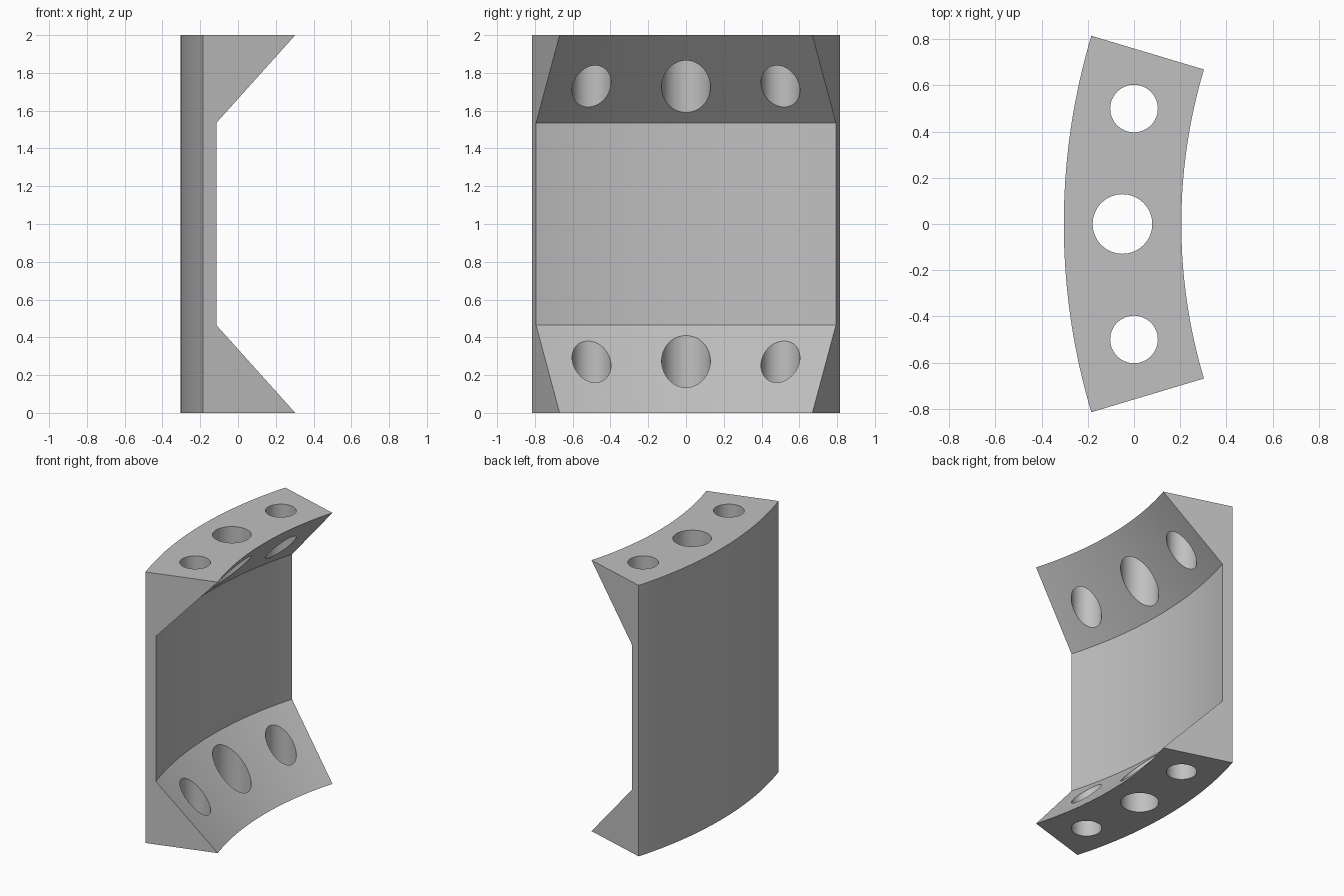
import bpy
import bmesh
from math import atan2, cos, sin, radians

cube = bpy.data.objects.get("Cube")
if cube:
    bpy.data.objects.remove(cube, do_unlink=True)

# Arc layout: the bracket is a ring sector about a vertical axis at AXIS_X
AXIS_X = 2.54
R_OUTER, R_WALL, R_FLANGE = 2.844, 2.771, 2.335
HEIGHT, FLANGE = 2.0, 0.465
HALF_ANGLE = atan2(0.815, 2.725)
STEPS = 40

grey = bpy.data.materials.new("plain grey")
grey.use_nodes = True
colour = (0.53, 0.53, 0.53, 1)
grey.diffuse_color = colour
grey.node_tree.nodes["Principled BSDF"].inputs["Base Color"].default_value = colour

# Cross-section as (radius, height): thin wall with a tapered flange at each end
profile = [(R_OUTER, 0), (R_FLANGE, 0), (R_WALL, FLANGE),
           (R_WALL, HEIGHT - FLANGE), (R_FLANGE, HEIGHT), (R_OUTER, HEIGHT)]

# Sweep the cross-section along the arc and cap both ends
bm = bmesh.new()
rings = []
for i in range(STEPS + 1):
    a = HALF_ANGLE * (2 * i / STEPS - 1)
    rings.append([bm.verts.new((AXIS_X - r * cos(a), r * sin(a), z))
                  for r, z in profile])
n = len(profile)
for a, b in zip(rings, rings[1:]):
    for j in range(n):
        k = (j + 1) % n
        bm.faces.new((a[j], a[k], b[k], b[j]))
bm.faces.new(rings[0])
bm.faces.new(rings[-1])
bmesh.ops.recalc_face_normals(bm, faces=bm.faces)
mesh = bpy.data.meshes.new("curved_bracket")
bm.to_mesh(mesh)
bm.free()
mesh.materials.append(grey)
bracket = bpy.data.objects.new("curved_bracket", mesh)
bpy.context.collection.objects.link(bracket)

# Vertical bolt holes through both flanges
for x, y, radius in ((-0.05, 0, 0.129), (0, 0.5, 0.103), (0, -0.5, 0.103)):
    bpy.ops.mesh.primitive_cylinder_add(vertices=64, radius=radius, depth=HEIGHT + 1,
                                        location=(x, y, HEIGHT / 2))
    cutter = bpy.context.object
    cutter.name = "hole_cutter"
    cutter.hide_render = True
    cutter.data.materials.append(grey)
    bpy.ops.object.select_all(action='DESELECT')
    bracket.select_set(True)
    bpy.context.view_layer.objects.active = bracket
    cut = bracket.modifiers.new("hole", 'BOOLEAN')
    cut.operation = 'DIFFERENCE'
    cut.solver = 'EXACT'
    cut.object = cutter
    bpy.ops.object.modifier_apply(modifier=cut.name)
    bpy.data.objects.remove(cutter, do_unlink=True)

bpy.ops.object.shade_smooth_by_angle(angle=radians(30))
